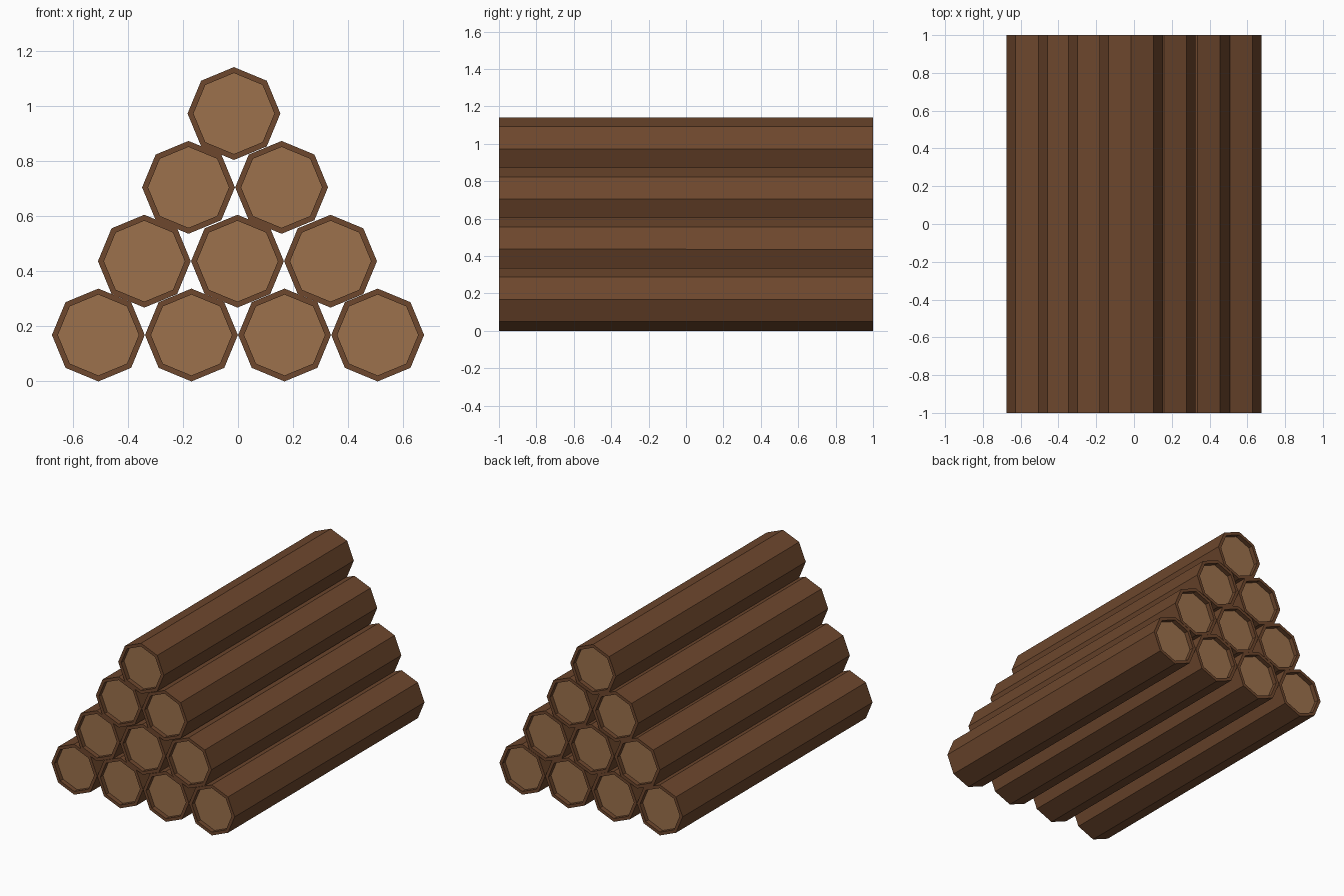
import bpy, bmesh
from math import radians
from mathutils import Matrix

if "Cube" in bpy.data.objects:
    bpy.data.objects.remove(bpy.data.objects["Cube"])

R = 0.1685        # log radius (to the corners)
PITCH = 0.338     # spacing between logs in a row
RISE = 0.268      # height step between rows
LENGTH = 2.0
RIM = 0.02        # bark thickness on the cut ends
RECESS = 0.03     # depth of the sunken cut faces


def material(name, rgb):
    m = bpy.data.materials.new(name)
    m.diffuse_color = (*rgb, 1.0)
    m.use_nodes = True
    m.node_tree.nodes["Principled BSDF"].inputs["Base Color"].default_value = m.diffuse_color
    return m


bark = material("bark", (0.155, 0.063, 0.026))
cut_wood = material("cut_wood", (0.335, 0.165, 0.072))


def log_mesh():
    # eight-sided log lying along y
    bm = bmesh.new()
    bmesh.ops.create_cone(bm, cap_ends=True, segments=8, radius1=R, radius2=R,
                          depth=LENGTH,
                          matrix=Matrix.Rotation(radians(90), 4, 'X'))
    bm.normal_update()
    # bark rim with a sunken wood face at both ends
    ends = [f for f in bm.faces if abs(f.normal.y) > 0.9]
    bmesh.ops.inset_individual(bm, faces=ends, thickness=RIM, use_even_offset=True)
    sunk = bmesh.ops.extrude_discrete_faces(bm, faces=ends)["faces"]
    for f in sunk:
        side = 1 if f.calc_center_median().y > 0 else -1
        bmesh.ops.translate(bm, verts=f.verts, vec=(0, -side * RECESS, 0))
        f.material_index = 1
    # sunken faces need walls joining them to the rim
    bmesh.ops.recalc_face_normals(bm, faces=bm.faces)
    me = bpy.data.meshes.new("log")
    bm.to_mesh(me)
    bm.free()
    me.materials.append(bark)
    me.materials.append(cut_wood)
    return me


mesh = log_mesh()

# pyramid stack: 4, 3, 2, 1 logs, upper rows settled slightly to the left
for row, shift in enumerate((0.0, -0.002, -0.0107, -0.0147)):
    count = 4 - row
    for i in range(count):
        log = bpy.data.objects.new(f"log_row{row + 1}_{i + 1}", mesh)
        log.location = ((i - (count - 1) / 2) * PITCH + shift, 0, R + row * RISE)
        bpy.context.collection.objects.link(log)
